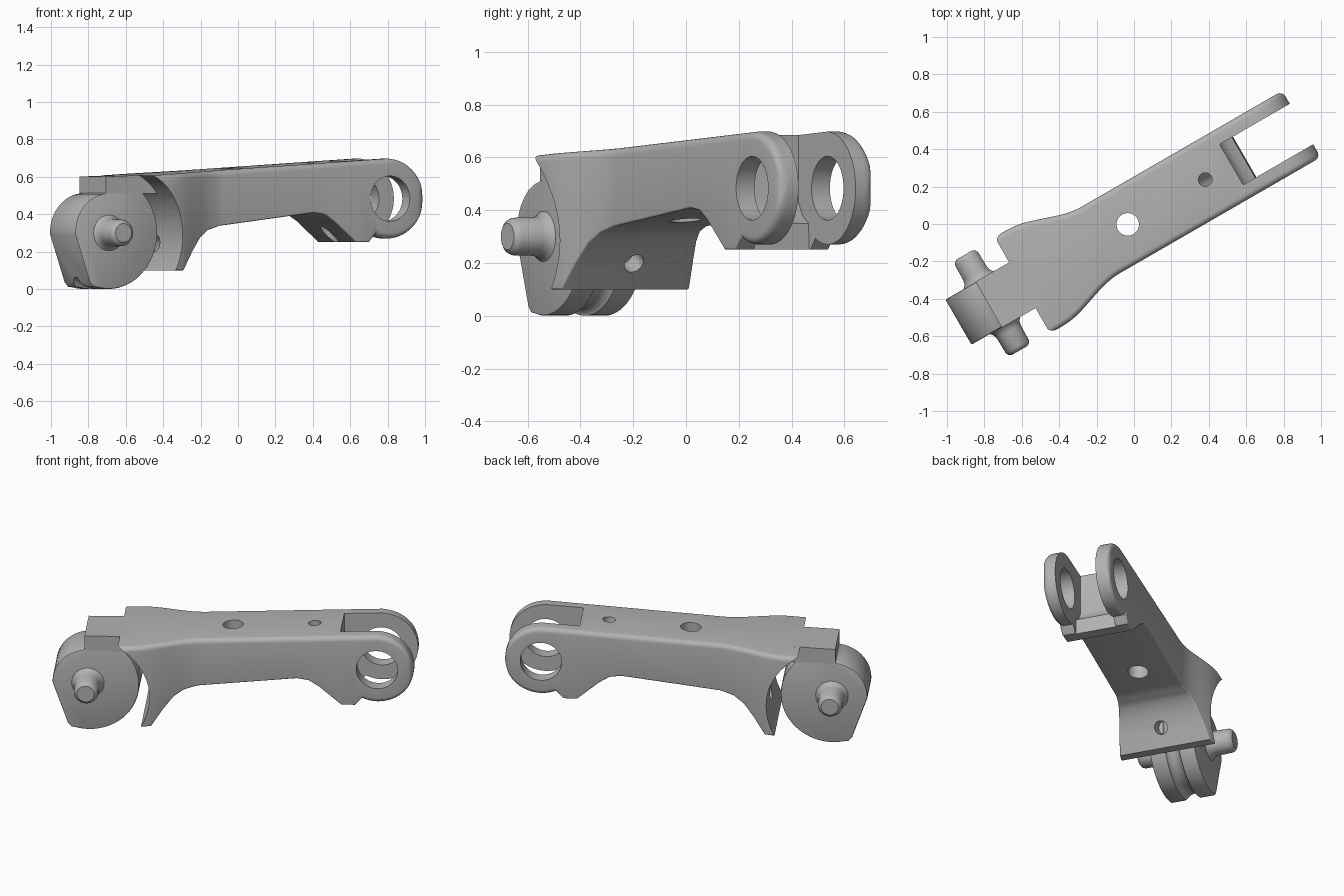
import bpy, bmesh, math
from mathutils import Vector, Matrix

cube = bpy.data.objects.get("Cube")
if cube:
    bpy.data.objects.remove(cube, do_unlink=True)

grey = bpy.data.materials.new("plain grey")
grey.use_nodes = True
colour = (0.45, 0.45, 0.45, 1)
grey.diffuse_color = colour
grey.node_tree.nodes["Principled BSDF"].inputs["Base Color"].default_value = colour

MID = 0.015            # centre plane of the arm across its width
PIVOT = (-0.868, 0.3)  # hinge pin centre, along and up
EYE = (0.83, 0.483)    # fork eye centre
EYE_R = 0.213


def make(name, bm):
    bmesh.ops.recalc_face_normals(bm, faces=bm.faces[:])
    me = bpy.data.meshes.new(name)
    bm.to_mesh(me)
    bm.free()
    me.materials.append(grey)
    ob = bpy.data.objects.new(name, me)
    bpy.context.collection.objects.link(ob)
    return ob


def loft(name, sections):
    bm = bmesh.new()
    rings = [[bm.verts.new(p) for p in s] for s in sections]
    for a, b in zip(rings, rings[1:]):
        for i in range(len(a)):
            j = (i + 1) % len(a)
            bm.faces.new((a[i], a[j], b[j], b[i]))
    bm.faces.new(rings[0])
    bm.faces.new(rings[-1][::-1])
    return make(name, bm)


def prism(name, outline, half):
    return loft(name, [[(u, MID + s * half, z) for u, z in outline] for s in (-1, 1)])


def arc(centre, r, start, end, steps):
    angles = [math.radians(start + (end - start) * i / steps) for i in range(steps + 1)]
    return [(centre[0] + r * math.cos(a), centre[1] + r * math.sin(a)) for a in angles]


def rod(name, p, q, r):
    p, q = Vector(p), Vector(q)
    d = q - p
    bm = bmesh.new()
    m = Matrix.Translation((p + q) / 2) @ d.to_track_quat('Z', 'Y').to_matrix().to_4x4()
    bmesh.ops.create_cone(bm, cap_ends=True, segments=64, radius1=r, radius2=r,
                          depth=d.length, matrix=m)
    return make(name, bm)


def apply(ob, mod):
    bpy.context.view_layer.objects.active = ob
    bpy.ops.object.modifier_apply(modifier=mod.name)


def cut(ob, cutter):
    cutter.hide_render = True
    mod = ob.modifiers.new("cut", 'BOOLEAN')
    mod.operation = 'DIFFERENCE'
    mod.solver = 'EXACT'
    mod.object = cutter
    apply(ob, mod)
    bpy.data.objects.remove(cutter, do_unlink=True)


# Arm: rounded cross-sections along its length
UNDER = [(-0.69, 0.1), (-0.487, 0.1), (-0.42, 0.2), (-0.36, 0.275), (-0.3, 0.315),
         (-0.22, 0.338), (0.36, 0.408), (0.43, 0.398), (0.49, 0.36), (0.62, 0.25),
         (0.70, 0.25), (0.737, 0.292)]


def under(u):
    for (a, za), (b, zb) in zip(UNDER, UNDER[1:]):
        if u <= b:
            return za + (zb - za) * (u - a) / (b - a)
    return EYE[1] - math.sqrt(max(0, EYE_R ** 2 - (u - EYE[0]) ** 2))


def over(u):
    if u > EYE[0]:
        return EYE[1] + math.sqrt(max(0, EYE_R ** 2 - (u - EYE[0]) ** 2))
    return 0.607 + 0.06 * (u + 0.68)


def half_width(u):
    t = min(1, max(0, (-0.2 - u) / 0.4))
    w = 0.205 + 0.092 * t * t * (3 - 2 * t)
    d = max(0, u - (EYE[0] + EYE_R - 0.035)) / 0.035
    return w - 0.035 * (1 - math.sqrt(max(0, 1 - d * d)))


def section(u):
    w, lo, hi = half_width(u), under(u), over(u)
    top = min(0.03, 0.45 * (hi - lo))
    low = min(0.03 if u > 0.737 else 0.008, 0.45 * (hi - lo))
    pts = []
    for k, (sx, sz, r) in enumerate([(1, 1, top), (-1, 1, top), (-1, -1, low), (1, -1, low)]):
        c = (MID + sx * (w - r), (hi if sz > 0 else lo) - sz * r)
        pts += arc(c, r, 90 * k, 90 * k + 90, 5)
    return [(u, v, z) for v, z in pts]


stations = {u for u, z in UNDER} | {-0.6 + 0.04 * i for i in range(11)}
stations |= {EYE[0] + EYE_R * math.sin(math.radians(a)) for a in range(-24, 88, 6)}
stations |= {EYE[0] + EYE_R * math.sin(math.radians(87))}
ordered = sorted(stations)
ordered = [u for i, u in enumerate(ordered) if i == 0 or u - ordered[i - 1] > 0.0002]
arm = loft("arm", [section(u) for u in ordered])

# Hinge recess, fork slot with its lower lip, and fork eyes
cut(arm, rod("recess_cutter", (PIVOT[0], -1, 0.285), (PIVOT[0], 1, 0.285), 0.373))
slot = [(0.61, 0.9), (0.61, 0.43), (0.64, 0.38), (0.685, 0.35), (0.702, 0.1), (1.3, 0.1), (1.3, 0.9)]
cut(arm, prism("slot_cutter", slot, 0.125))
cut(arm, rod("eye_cutter", (EYE[0], -1, EYE[1]), (EYE[0], 1, EYE[1]), 0.121))

# Centre bore and the two angled screw holes
cut(arm, rod("bore_cutter", (-0.03, MID, 0), (-0.03, MID, 1), 0.06))
cut(arm, rod("fork_hole_cutter", (0.418, MID, 0.77), (0.602, MID, 0.2), 0.036))
cut(arm, rod("foot_hole_cutter", (-0.28, MID, 0.117), (-0.6, MID, 0.302), 0.04))

# Hinge knuckle: large round nose, stepped rounded back, tapered toe
outline = [(-0.985, 0.035), (-0.965, 0.012)]
outline += arc(PIVOT, 0.3, -104, 93, 44)
outline += [(-0.885, 0.512)]
outline += arc((PIVOT[0], 0.305), 0.207, 97, 184, 16)
knuckle = prism("hinge_knuckle", outline, 0.139)
bevel = knuckle.modifiers.new("soft edges", 'BEVEL')
bevel.width = 0.012
bevel.segments = 2
bevel.limit_method = 'ANGLE'
bevel.angle_limit = math.radians(50)
apply(knuckle, bevel)

# Round groove along the knuckle rim
bm = bmesh.new()
tube = []
for i in range(64):
    a = 2 * math.pi * i / 64
    tube.append([bm.verts.new((PIVOT[0] + r * math.cos(a), v, PIVOT[1] + r * math.sin(a)))
                 for r, v in arc((0.312, MID), 0.045, 0, 337.5, 15)])
for i in range(64):
    a, b = tube[i], tube[(i + 1) % 64]
    for j in range(16):
        k = (j + 1) % 16
        bm.faces.new((a[j], a[k], b[k], b[j]))
cut(knuckle, make("groove_cutter", bm))

# Tongue joining the knuckle to the arm
tongue = prism("tongue", [(-0.888, 0.51), (-0.56, 0.51), (-0.56, 0.612), (-0.888, 0.601)], 0.141)

# Hinge pin with filleted roots and rounded ends
half_pin = [(0.135, 0.1), (0.145, 0.088), (0.16, 0.078), (0.18, 0.073),
            (0.27, 0.071), (0.285, 0.064), (0.295, 0.05)]
pin_profile = [(-v, r) for v, r in half_pin[::-1]] + half_pin
pin = loft("hinge_pin", [[(u, MID + v, z) for u, z in arc(PIVOT, r, 0, 352.5, 47)]
                         for v, r in pin_profile])

# Smooth shading, then turn the whole assembly in plan
for ob in (arm, knuckle, tongue, pin):
    bpy.ops.object.select_all(action='DESELECT')
    ob.select_set(True)
    bpy.context.view_layer.objects.active = ob
    bpy.ops.object.shade_smooth_by_angle(angle=math.radians(35))
    ob.rotation_euler.z = math.radians(30)
